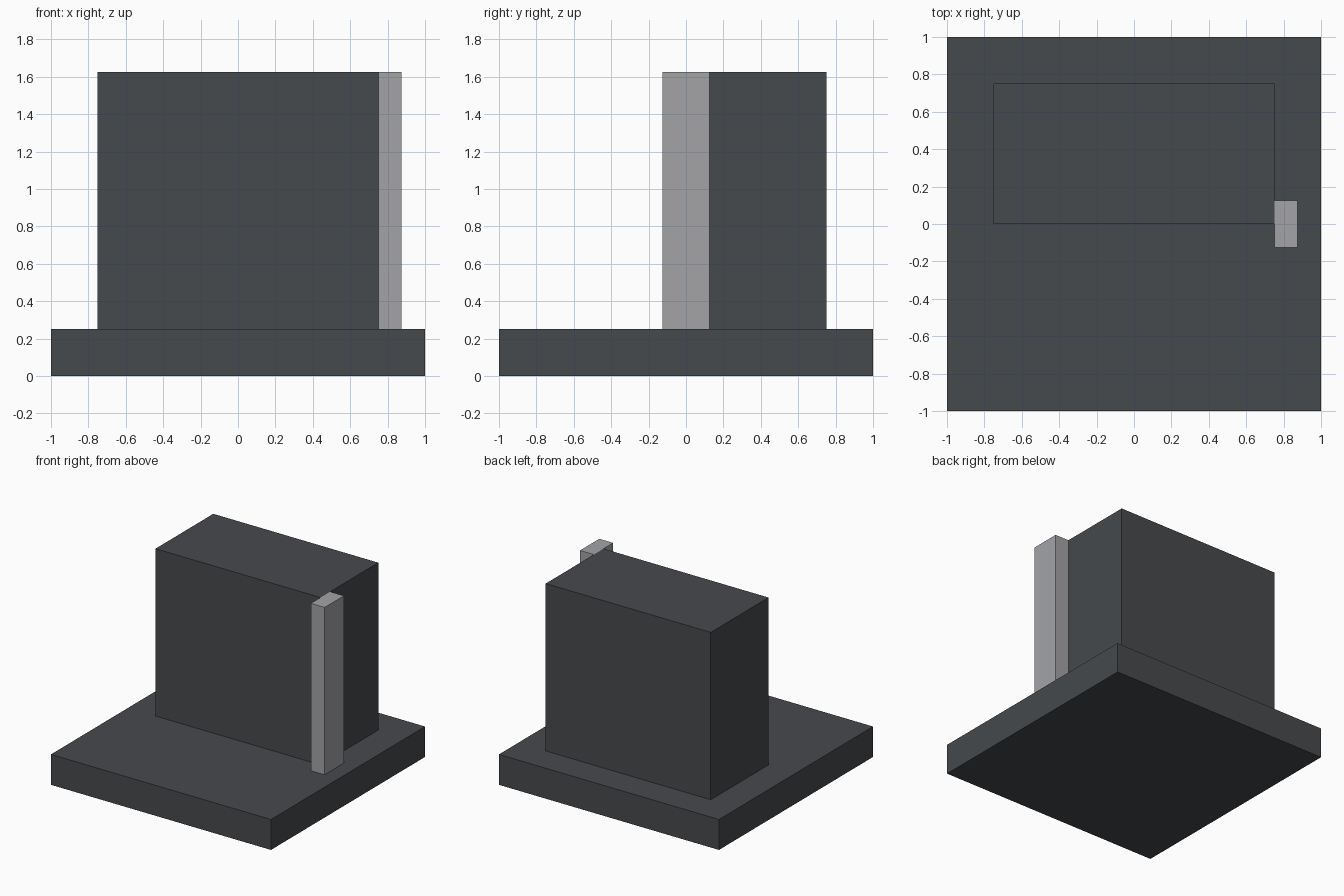
import bpy

if "Cube" in bpy.data.objects:
    bpy.data.objects.remove(bpy.data.objects["Cube"])


def make_material(name, rgb):
    mat = bpy.data.materials.new(name)
    mat.diffuse_color = (*rgb, 1.0)
    mat.use_nodes = True
    mat.node_tree.nodes["Principled BSDF"].inputs["Base Color"].default_value = mat.diffuse_color
    return mat


def make_box(name, low, high, mat):
    """Box spanning two opposite corners."""
    centre = [(a + b) / 2 for a, b in zip(low, high)]
    bpy.ops.mesh.primitive_cube_add(size=1, location=centre)
    obj = bpy.context.object
    obj.name = name
    obj.scale = [b - a for a, b in zip(low, high)]
    bpy.ops.object.transform_apply(location=False, rotation=False, scale=True)
    obj.data.materials.append(mat)
    return obj


charcoal = make_material("charcoal", (0.061, 0.067, 0.074))
light_grey = make_material("light grey", (0.367, 0.371, 0.386))

# Square slab at the bottom
make_box("base_slab", (-1, -1, 0), (1, 1, 0.25), charcoal)
# Upright block towards the back
make_box("upright_block", (-0.75, 0, 0.25), (0.75, 0.75, 1.625), charcoal)
# Slim post against the block's front right corner
make_box("side_post", (0.75, -0.125, 0.25), (0.875, 0.125, 1.625), light_grey)
